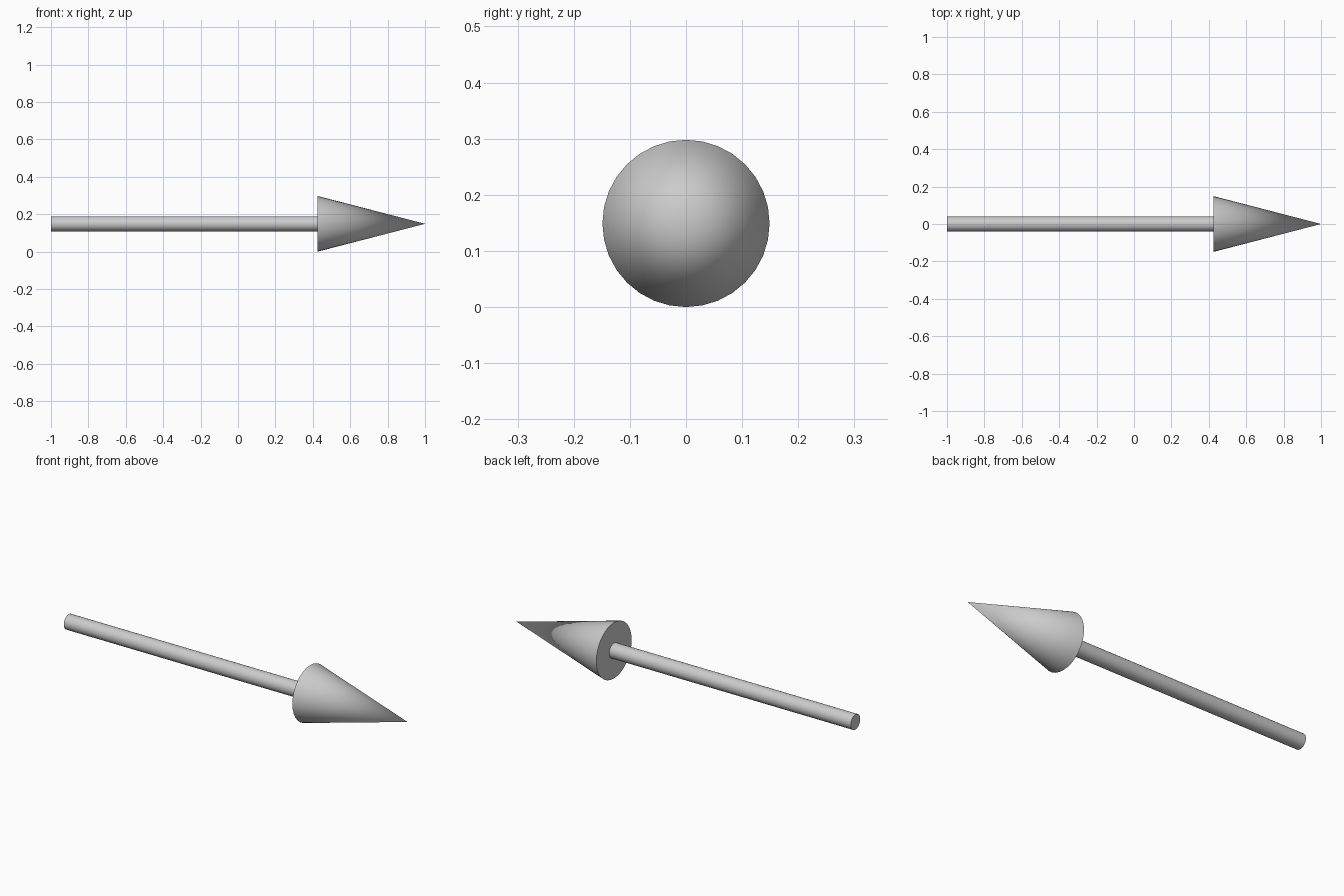
import bpy, math

if "Cube" in bpy.data.objects:
    bpy.data.objects.remove(bpy.data.objects["Cube"])

AXIS_Z = 0.149
SIDES = 32


def part(name, x0, x1, r0, r1):
    """Cone or cylinder lying along x, from x0 (radius r0) to x1 (radius r1)."""
    bpy.ops.mesh.primitive_cone_add(
        vertices=SIDES, radius1=r0, radius2=r1, depth=x1 - x0,
        location=((x0 + x1) / 2, 0, AXIS_Z), rotation=(0, math.pi / 2, 0))
    obj = bpy.context.object
    obj.name = name
    bpy.ops.object.shade_smooth_by_angle(angle=math.radians(35))
    return obj


# Thin round shaft
part("arrow_shaft", -1.0, 0.425, 0.04, 0.04)

# Pointed head with a flat back
part("arrow_head", 0.425, 1.0, 0.149, 0.0)
